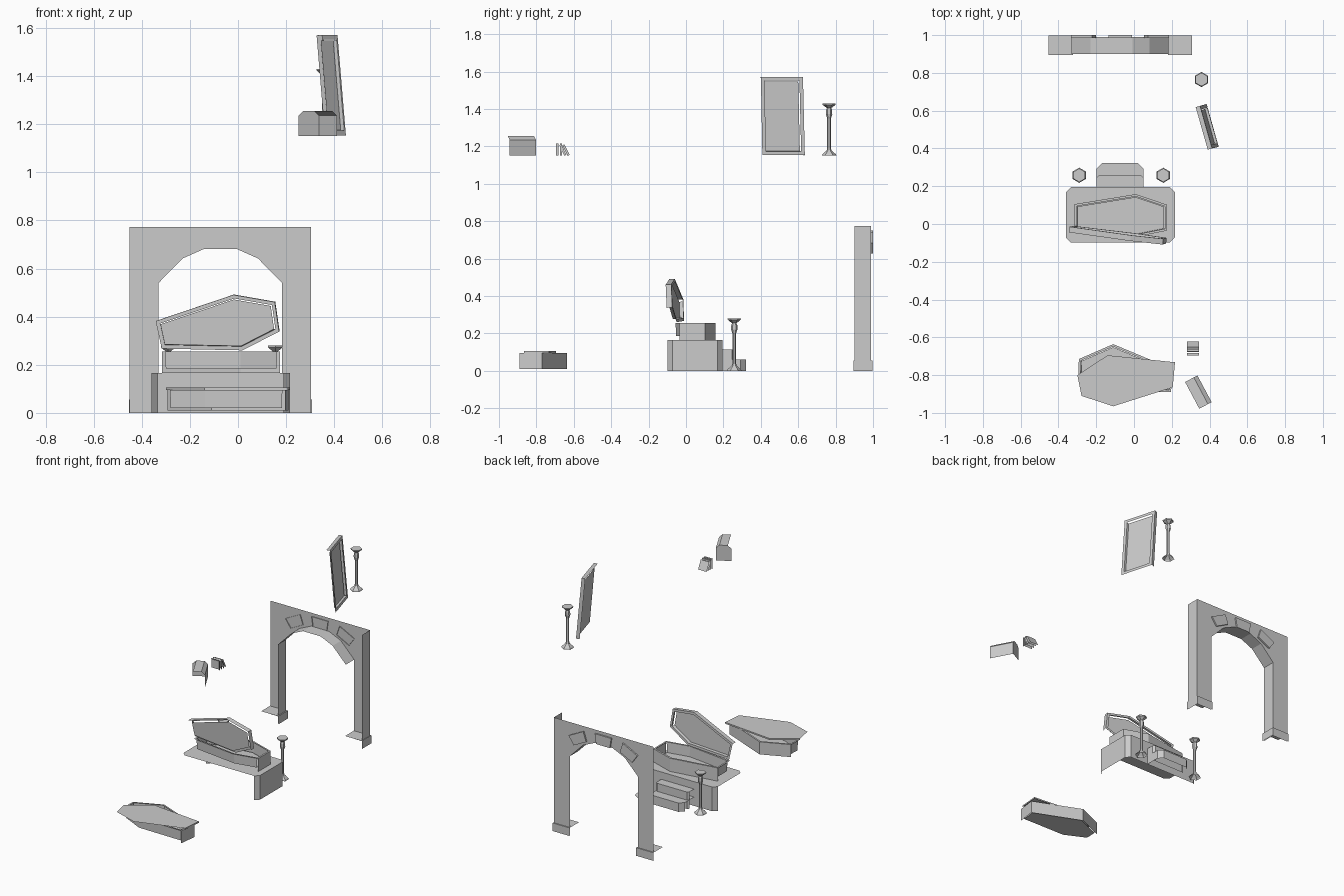
import bpy, bmesh, math
from mathutils import Vector, Matrix

if "Cube" in bpy.data.objects:
    bpy.data.objects.remove(bpy.data.objects["Cube"])

VIEW = Vector((1, 1, 0.9))      # the set is only surfaced towards this side


def finish(name, bm, cull=None):
    bm.normal_update()
    if cull:
        bad = [f for f in bm.faces if cull(f)]
        bmesh.ops.delete(bm, geom=bad, context='FACES')
    me = bpy.data.meshes.new(name)
    bm.to_mesh(me)
    bm.free()
    ob = bpy.data.objects.new(name, me)
    bpy.context.collection.objects.link(ob)
    return ob


def hidden(f):
    return f.normal.dot(VIEW) < -0.05


def prism(name, pts, push, recess=None, mat=None, cull=hidden):
    """Extrude a 3D outline; recess = (direction, rim width, depth)."""
    bm = bmesh.new()
    face = bm.faces.new([bm.verts.new(p) for p in pts])
    ext = bmesh.ops.extrude_face_region(bm, geom=[face], use_keep_orig=True)
    top = [v for v in ext['geom'] if isinstance(v, bmesh.types.BMVert)]
    bmesh.ops.translate(bm, verts=top, vec=push)
    bmesh.ops.recalc_face_normals(bm, faces=bm.faces[:])
    if mat:
        bm.transform(mat)
    bm.normal_update()
    if recess:
        d, rim, depth = recess
        f = max(bm.faces, key=lambda f: f.normal.dot(Vector(d)))
        bmesh.ops.inset_region(bm, faces=[f], thickness=rim, use_even_offset=True)
        bmesh.ops.inset_region(bm, faces=[f], thickness=0.003, depth=-depth, use_even_offset=True)
    return finish(name, bm, cull)


def flat(pts, z):
    return [(x, y, z) for x, y in pts]


def box(name, x0, x1, y0, y1, z0, z1, mat=None):
    return prism(name, flat([(x0, y0), (x1, y0), (x1, y1), (x0, y1)], z0), (0, 0, z1 - z0), mat=mat)


def chamfered(x0, x1, y0, y1, c, front=True):
    p = [(x0 + c, y0), (x1 - c, y0), (x1, y0 + c)] if front else [(x1, y0)]
    p += [(x1, y1 - c), (x1 - c, y1), (x0 + c, y1), (x0, y1 - c)]
    return p + ([(x0, y0 + c)] if front else [(x0, y0)])


# stone archway
half = [(-0.45, 0), (-0.33, 0), (-0.33, 0.54), (-0.23, 0.642), (-0.14, 0.682)]
CX = -0.0735
right = [(2 * CX - x, z) for x, z in reversed(half)]
outline = half + right + [(0.303, 0.773), (-0.45, 0.773)]


def arch_cull(f):
    n, c = f.normal, f.calc_center_median()
    return n.y < -0.5 or n.z > 0.9 or n.x < -0.95 or (n.z < -0.9 and c.z < 0.1)


prism('archway', [(x, 0.90, z) for x, z in outline], (0, 0.09, 0), cull=arch_cull)
for side, x0, x1 in (('left', -0.452, -0.323), ('right', 0.18, 0.307)):
    box(side + '_plinth', x0, x1, 0.895, 0.997, 0, 0.055)

# raised arch stones
for i, (x, z, a) in enumerate(((-0.262, 0.682, -27), (CX, 0.716, 0), (0.115, 0.682, 27))):
    m = Matrix.Translation((x, 0, z)) @ Matrix.Rotation(math.radians(a), 4, 'Y')
    prism('arch_stone_%d' % i, [(-0.052, 0.985, -0.034), (0.052, 0.985, -0.034),
                                (0.062, 0.985, 0.034), (-0.062, 0.985, 0.034)],
          (0, 0.015, 0), mat=m, cull=lambda f: f.normal.y < -0.5)

# dais and its steps
prism('dais', flat(chamfered(-0.36, 0.216, -0.098, 0.195, 0.026), 0), (0, 0, 0.165))
prism('lower_step', flat(chamfered(-0.198, 0.05, 0.19, 0.322, 0.03, False), 0), (0, 0, 0.06))
prism('upper_step', flat(chamfered(-0.198, 0.05, 0.19, 0.257, 0.012, False), 0), (0, 0, 0.115))

# open coffin with its lid leaning on the front
hexa = [(-0.315, -0.025), (0.01, -0.068), (0.175, -0.035), (0.175, 0.102), (0.01, 0.158), (-0.315, 0.105)]
prism('open_coffin', flat(hexa, 0.165), (0, 0, 0.09), recess=((0, 0, 1), 0.012, 0.07))
lid = [(-0.345, 0.38), (-0.32, 0.265), (0.016, 0.258), (0.17, 0.337), (0.152, 0.46), (-0.02, 0.49)]
prism('leaning_lid', [(x, -0.085 - 0.12 * x - 0.06 * (z - 0.37), z) for x, z in lid],
      (0.003, 0.03, 0.002), recess=((0, 1, 0), 0.016, 0.02))

# second coffin with its lid askew
hexb = [(-0.295, -0.81), (-0.14, -0.885), (0.195, -0.89), (0.21, -0.77), (-0.11, -0.636), (-0.292, -0.715)]
prism('front_coffin', flat(hexb, 0.01), (0, 0, 0.085), recess=((0, 0, 1), 0.012, 0.075))
lidb = [(-0.30, -0.80), (-0.278, -0.91), (-0.11, -0.965), (0.205, -0.865), (0.217, -0.732), (-0.14, -0.695)]
prism('askew_lid', flat(lidb, 0.095), (0, 0, 0.01))

# six-sided candle stands
profile = [(0.04, 0), (0.036, 0.008), (0.013, 0.028), (0.010, 0.04), (0.010, 0.20), (0.017, 0.222),
           (0.016, 0.245), (0.012, 0.255), (0.034, 0.272), (0.036, 0.28)]
for i, (x, y, z) in enumerate(((0.155, 0.258, 0), (-0.29, 0.258, 0), (0.357, 0.765, 1.15))):
    bm = bmesh.new()
    rings = [[bm.verts.new((x + r * math.sin(k * math.pi / 3), y + r * math.cos(k * math.pi / 3), z + h))
              for k in range(6)] for r, h in profile]
    for a, b in zip(rings, rings[1:]):
        for k in range(6):
            bm.faces.new((a[k], a[k - 1], b[k - 1], b[k]))
    bm.faces.new(rings[-1])
    bmesh.ops.recalc_face_normals(bm, faces=bm.faces[:])
    finish('candle_stand_%d' % i, bm)

# leaning picture frame
fr = [(0.373, 0.632, 1.152), (0.437, 0.405, 1.152), (0.402, 0.397, 1.57), (0.338, 0.622, 1.57)]
bk = Vector((-0.96, -0.28, -0.08))
fr = [Vector(p) + bk * 0.012 for p in fr]
prism('picture_frame', fr, -bk * 0.024, recess=((1, 0.2, 0), 0.02, 0.014))

# chest with a chamfered lid
w, l = 0.048, 0.08
m = Matrix.Translation((0.331, -0.895, 1.15)) @ Matrix.Rotation(math.radians(28), 4, 'Z')
arc = [(-w, 0), (w, 0), (w, 0.085), (w - 0.022, 0.105), (-w + 0.022, 0.105), (-w, 0.085)]
prism('chest', [(x, -l, z) for x, z in arc], (0, 2 * l, 0), mat=m)

# books, two upright and two leaning
for i, (y, tilt) in enumerate(((-0.689, 0), (-0.668, 0), (-0.644, 25), (-0.626, 27))):
    m = Matrix.Translation((0.312, y, 1.15)) @ Matrix.Rotation(math.radians(tilt), 4, 'X')
    box('book_%d' % i, -0.032, 0.032, -0.006, 0.006, 0.002, 0.066, mat=m)
